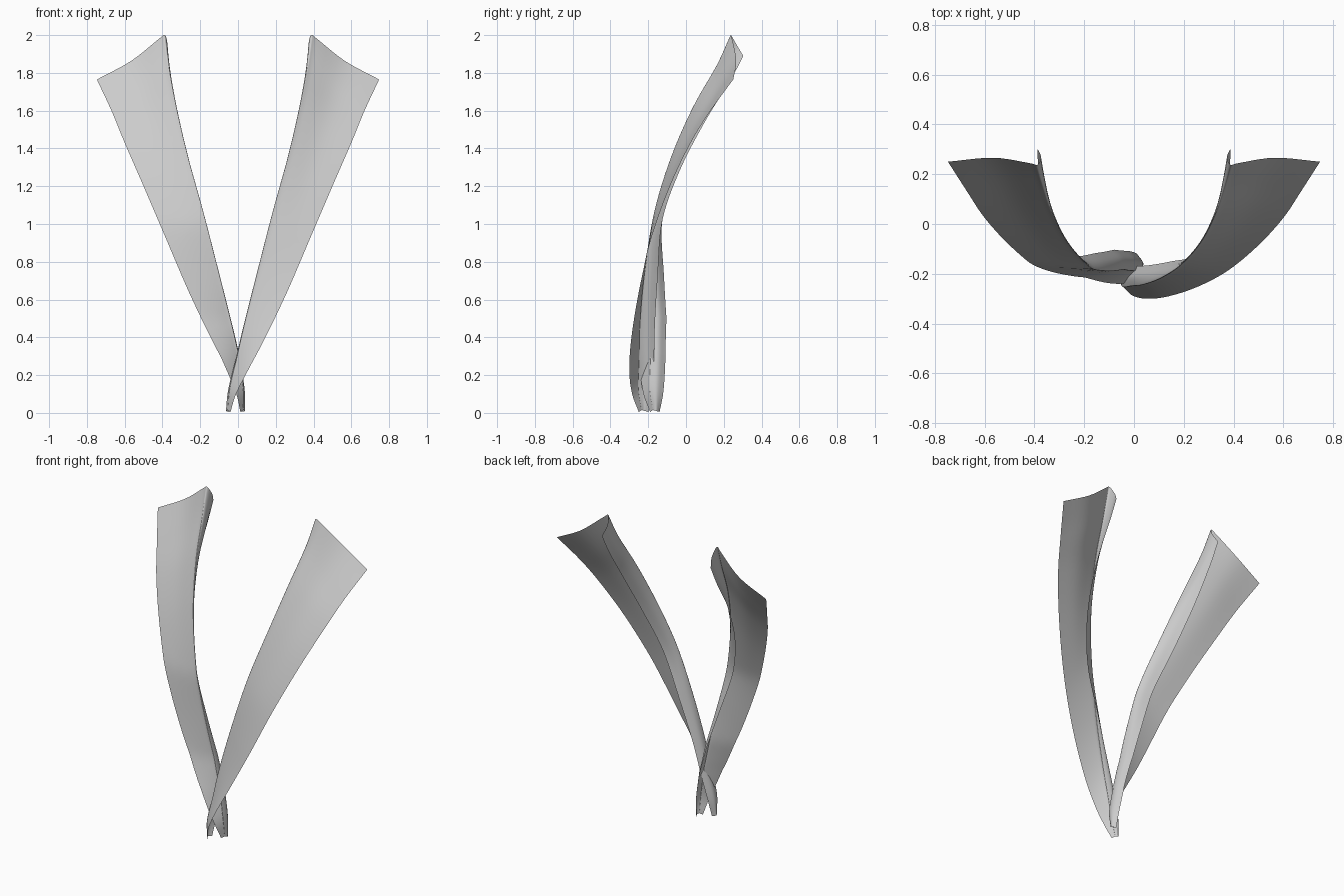
import bpy, bmesh
from mathutils import Vector

if "Cube" in bpy.data.objects:
    bpy.data.objects.remove(bpy.data.objects["Cube"])

# Stations from top to bottom: outer edge, fold line, turned-back inner edge
STATIONS = [
    ((.747, .25, 1.765), (.387, .238, 2.0), (.388, .303, 1.89)),
    ((.67, .13, 1.60), (.366, .165, 1.84), (.385, .235, 1.76)),
    ((.60, .025, 1.43), (.325, .04, 1.62), (.375, .105, 1.55)),
    ((.50, -.085, 1.20), (.265, -.075, 1.36), (.33, -.03, 1.29)),
    ((.38, -.185, .92), (.185, -.165, 1.07), (.25, -.125, 1.02)),
    ((.26, -.25, .64), (.105, -.215, .76), (.15, -.15, .72)),
    ((.14, -.29, .39), (.035, -.24, .48), (.065, -.165, .46)),
    ((.05, -.30, .22), (-.01, -.245, .28), (.01, -.17, .26)),
    ((-.01, -.285, .10), (-.045, -.25, .13), (-.03, -.18, .11)),
    ((-.04, -.25, .005), (-.055, -.235, .015), (-.045, -.20, .005)),
]


def smooth_path(pts, steps):
    """Catmull-Rom curve through the points."""
    p = [pts[0] * 2 - pts[1]] + pts + [pts[-1] * 2 - pts[-2]]
    out = []
    for i in range(1, len(p) - 2):
        a, b, c, d = p[i - 1:i + 3]
        for k in range(steps):
            t = k / steps
            out.append((b * 2 + (c - a) * t + (a * 2 - b * 5 + c * 4 - d) * t * t
                        + (b * 3 - a - c * 3 + d) * t ** 3) / 2)
    return out + [pts[-1]]


def section(o, f, b, top):
    """Flat flap, rounded fold, short turned-back band."""
    mid = (o + f) / 2 + Vector((0, .022 * top, -.02 * top))
    near = f.lerp(o, .1) + Vector((0, .006 * top, 0))
    turn = (f + b) / 2 + Vector((-.014, 0, 0))
    return smooth_path([o, mid, near, f, turn, b], 5)


def under_side(v):
    """Mirror a point, tucking the lower end behind the other flap."""
    back = .06 * min(1, max(0, (1.0 - v.z) / .5))
    shift = .028 * max(0, 1 - v.z / .3)
    return Vector((-v.x - shift, v.y + back, v.z))


def lapel(name, place):
    edges = [smooth_path([Vector(s[i]) for s in STATIONS], 6) for i in range(3)]
    bm = bmesh.new()
    rows = []
    n = len(edges[0])
    for j, (o, f, b) in enumerate(zip(*edges)):
        top = max(0, 1 - j / (n * .45))
        rows.append([bm.verts.new(place(p)) for p in section(o, f, b, top)])
    for r, s in zip(rows, rows[1:]):
        for i in range(len(r) - 1):
            bm.faces.new((r[i], r[i + 1], s[i + 1], s[i]))
    if place is under_side:
        bmesh.ops.reverse_faces(bm, faces=bm.faces[:])
    # Front of the flap faces -y
    if sum(f.normal.y * f.calc_area() for f in bm.faces if not f.normal_update()) > 0:
        bmesh.ops.reverse_faces(bm, faces=bm.faces[:])
    for f in bm.faces:
        f.smooth = True
    me = bpy.data.meshes.new(name)
    bm.to_mesh(me)
    bm.free()
    ob = bpy.data.objects.new(name, me)
    bpy.context.collection.objects.link(ob)


# Front-lying lapel and the one crossing behind it
lapel("right_lapel", lambda v: v)
lapel("left_lapel", under_side)
